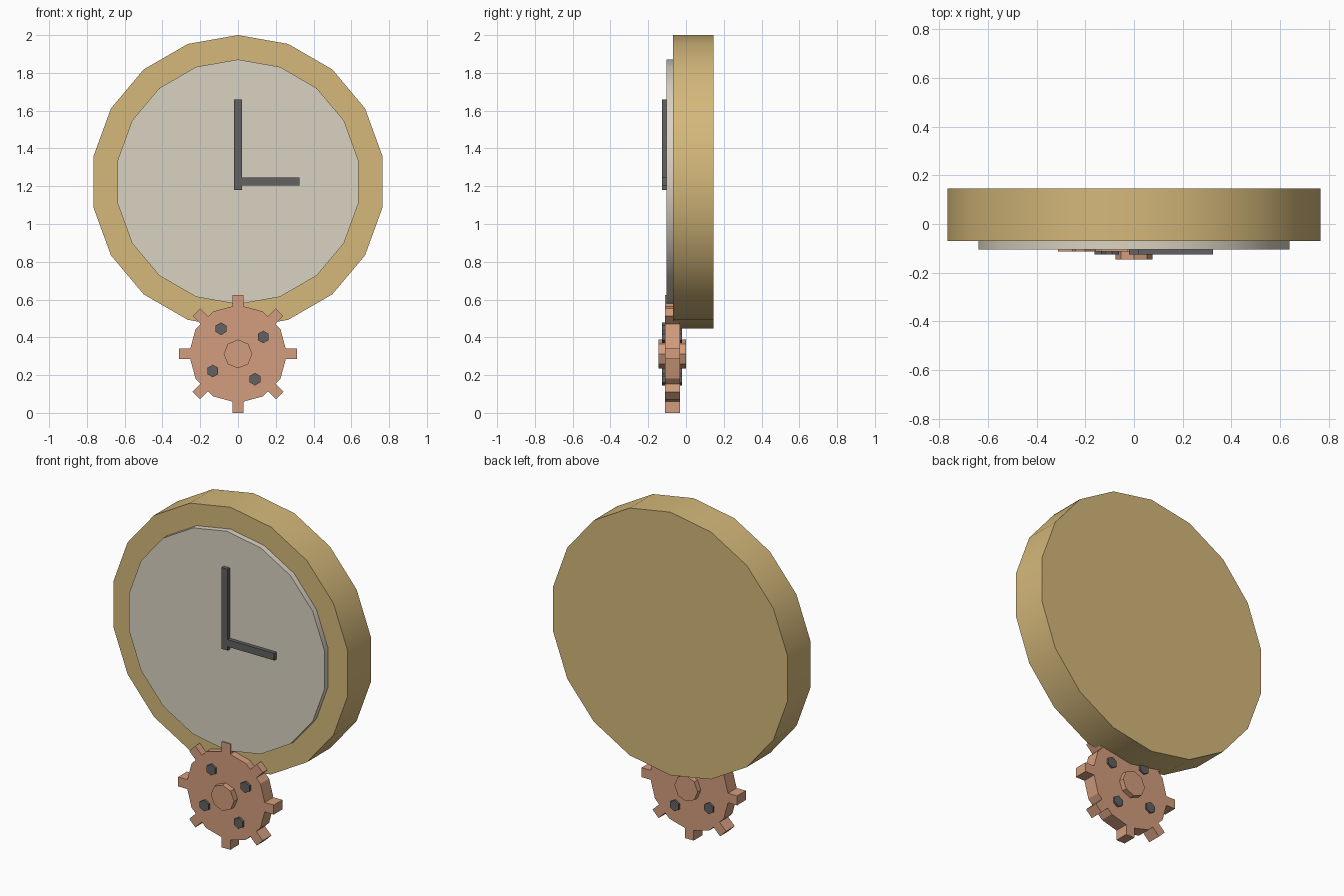
import bpy, bmesh
from math import sin, cos, tan, pi, radians

if "Cube" in bpy.data.objects:
    bpy.data.objects.remove(bpy.data.objects["Cube"])


def material(name, *rgb):
    mat = bpy.data.materials.new(name)
    mat.use_nodes = True
    mat.diffuse_color = (*rgb, 1)
    mat.node_tree.nodes["Principled BSDF"].inputs["Base Color"].default_value = (*rgb, 1)
    return mat


brass = material("brass", 0.66, 0.48, 0.195)
cream = material("cream", 0.70, 0.65, 0.54)
copper = material("copper", 0.65, 0.34, 0.21)
charcoal = material("charcoal", 0.125, 0.12, 0.12)


def slab(name, outline, front, back, mat, smooth=False):
    """Extrude an (x, z) outline from y = front to y = back."""
    bm = bmesh.new()
    face = bm.faces.new([bm.verts.new((x, front, z)) for x, z in outline])
    new = bmesh.ops.extrude_face_region(bm, geom=[face])["geom"]
    bmesh.ops.translate(bm, vec=(0, back - front, 0),
                        verts=[v for v in new if isinstance(v, bmesh.types.BMVert)])
    bmesh.ops.recalc_face_normals(bm, faces=bm.faces)
    mesh = bpy.data.meshes.new(name)
    bm.to_mesh(mesh)
    bm.free()
    mesh.materials.append(mat)
    obj = bpy.data.objects.new(name, mesh)
    bpy.context.collection.objects.link(obj)
    if smooth:
        bpy.ops.object.select_all(action="DESELECT")
        obj.select_set(True)
        bpy.context.view_layer.objects.active = obj
        bpy.ops.object.shade_smooth_by_angle(angle=radians(25))
    return obj


def ngon(sides, r, x, z):
    """Regular polygon with a corner at the top."""
    return [(x + r * sin(2 * pi * i / sides), z + r * cos(2 * pi * i / sides))
            for i in range(sides)]


def rect(x0, x1, z0, z1):
    return [(x0, z0), (x1, z0), (x1, z1), (x0, z1)]


# Clock case, dial and hands
CLOCK_Z = 1.223
slab("clock_case", ngon(18, 0.777, 0, CLOCK_Z), -0.07, 0.146, brass, smooth=True)
slab("clock_dial", ngon(18, 0.648, 0, CLOCK_Z), -0.104, -0.06, cream, smooth=True)
slab("minute_hand", rect(-0.02, 0.02, 1.18, 1.66), -0.126, -0.09, charcoal)
slab("hour_hand", rect(0.02, 0.325, 1.203, 1.245), -0.126, -0.09, charcoal)

# Gear: twelve-sided disc with eight square teeth in one outline
GEAR_Z, RIM, TIP, HALF = 0.312, 0.26, 0.312, 0.028
outline = []
for deg in range(0, 360, 15):
    a = radians(deg)

    def point(radial, side):
        outline.append((radial * sin(a) + side * cos(a),
                        GEAR_Z + radial * cos(a) - side * sin(a)))

    if deg % 45 == 0:
        on_corner = deg % 30 == 0
        base = RIM - HALF * tan(pi / 12) if on_corner else RIM * cos(pi / 12)
        point(base, -HALF)
        point(TIP, -HALF)
        point(TIP, HALF)
        point(base, HALF)
    elif deg % 30 == 0:
        point(RIM, 0)
slab("gear_wheel", outline, -0.112, -0.031, copper)
slab("gear_hub", ngon(8, 0.076, 0, GEAR_Z), -0.146, 0, copper)

# Four hexagonal bolts through the gear
for i in range(4):
    a = radians(34 + 90 * i)
    slab(f"gear_bolt_{i + 1}", ngon(6, 0.033, 0.161 * cos(a), GEAR_Z + 0.161 * sin(a)),
         -0.126, -0.02, charcoal)
